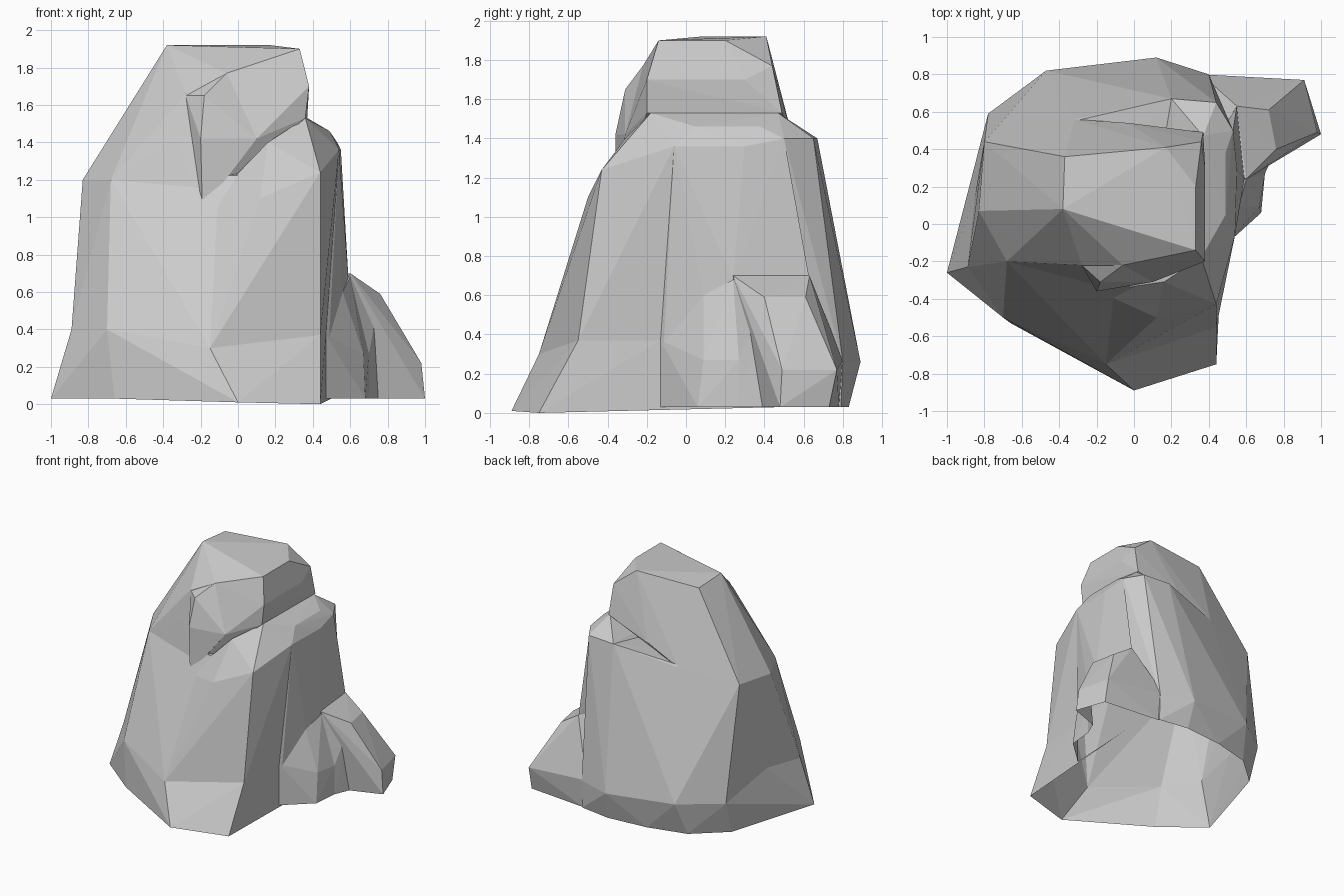
import bpy
import bmesh

default_cube = bpy.data.objects.get("Cube")
if default_cube:
    bpy.data.objects.remove(default_cube, do_unlink=True)

# One plain stone colour
stone = bpy.data.materials.new("grey stone")
stone.use_nodes = True
stone_colour = (.6, .6, .6, 1)
stone.diffuse_color = stone_colour
stone.node_tree.nodes["Principled BSDF"].inputs["Base Color"].default_value = stone_colour


def level(height, *corners):
    """Corners of the rock that share one height."""
    return [(x, y, height) for x, y in corners]


def hewn_block(name, points):
    """Flat-sided convex block wrapped around its corner points."""
    mesh = bpy.data.meshes.new(name)
    shape = bmesh.new()
    for point in points:
        shape.verts.new(point)
    bmesh.ops.convex_hull(shape, input=shape.verts[:])
    loose = [vert for vert in shape.verts if not vert.link_faces]
    bmesh.ops.delete(shape, geom=loose, context="VERTS")
    bmesh.ops.recalc_face_normals(shape, faces=shape.faces[:])
    shape.to_mesh(mesh)
    shape.free()
    mesh.materials.append(stone)
    block = bpy.data.objects.new(name, mesh)
    bpy.context.scene.collection.objects.link(block)
    return block


# Break line where the flared skirt meets the steep body
break_line = (
    level(.4, (-.7, -.5), (-.89, -.23))
    + level(.45, (-.85, .15))
    + level(.37, (.44, -.55), (.47, -.13))
    + level(.3, (-.15, -.75), (-.78, .59), (-.47, .82), (.5, .5))
    + level(.26, (-.17, .84), (.12, .89), (.4, .8))
)

# Ground outline of the skirt
ground = (
    level(.03, (-.66, -.53), (-1, -.26), (-.87, .05), (-.77, .5),
          (-.52, .72), (-.2, .8), (.14, .83), (.4, .79), (.5, .5), (.47, -.13))
    + level(.01, (0, -.89))
    + level(0, (.44, -.75))
)

# Upper edge of the body
rim = (
    level(1.04, (-.19, -.36))
    + level(1.2, (-.68, -.2), (-.83, .07))
    + level(1.24, (.44, -.43), (-.8, .44))
    + level(1.3, (-.32, .56))
    + level(1.36, (.54, -.06), (.55, .3))
    + level(1.4, (.2, .67), (.44, .65), (.53, .5))
)

# Front buttress rising into the sloping ledge below the crag
ledge = (
    level(.3, (-.15, -.75))
    + level(.37, (.44, -.55))
    + level(1, (0, 0), (.3, .4))
    + level(1.04, (-.19, -.36))
    + level(1.1, (.12, -.5))
    + level(1.24, (.44, -.43))
    + level(1.36, (.54, -.06), (.55, .3))
    + level(1.4, (.16, -.31), (.2, .67), (.44, .65), (.53, .5))
    + level(1.46, (.49, .05), (.49, .38))
    + level(1.53, (.36, -.18), (.37, .47))
)

# Craggy head
crag = (
    level(1.04, (-.19, -.35))
    + level(1.2, (-.68, -.2), (-.83, .07))
    + level(1.24, (-.8, .44))
    + level(1.3, (-.32, .56))
    + level(1.42, (-.33, -.25), (.1, -.31), (-.03, .54))
    + level(1.53, (.36, -.2), (.37, .49), (-.6, .15))
    + level(1.66, (-.28, -.22))
    + level(1.7, (.38, -.2), (.38, .3))
    + level(1.77, (.36, .44), (-.06, -.22))
    + level(1.87, (-.09, -.07))
    + level(1.9, (-.37, .36), (.33, -.14), (.33, .2))
    + level(1.92, (-.38, .08), (.17, .41))
)

# Pointed brow jutting over the front notch
brow = (
    level(1.04, (-.19, -.36))
    + level(1.42, (-.2, -.36), (.1, -.31), (.1, -.1))
    + level(1.5, (-.25, -.2))
    + level(1.65, (-.18, -.31), (-.28, -.22))
    + level(1.77, (-.06, -.22))
)

# Side wall swelling out towards the buttress
flank = (
    level(.03, (.47, -.13), (.3, .3))
    + level(.37, (.47, -.13))
    + level(.6, (.56, .09))
    + level(.68, (.59, .24), (.55, .63))
    + level(1.36, (.54, -.06), (.55, .3), (.3, .2))
    + level(1.4, (.53, .5))
)

# Low buttress on the side
buttress = (
    level(.03, (.47, -.13), (.68, .06), (.7, .27), (.3, .3))
    + level(.27, (.67, .09), (.7, .27))
    + level(.37, (.47, -.13))
    + level(.6, (.56, .09))
    + level(.68, (.6, .24), (.4, .4))
)

# Web of stone filling the corner between buttress and spur
web = (
    level(.03, (.7, .27), (.75, .39), (.3, .3), (.4, .6))
    + level(.27, (.7, .27))
    + level(.59, (.76, .4), (.4, .6))
    + level(.68, (.6, .24), (.4, .4))
)

# Spur running out from the back corner
spur = (
    level(.03, (.75, .39), (1, .48), (.91, .73), (.4, .78), (.3, .4))
    + level(.22, (.98, .49), (.91, .77))
    + level(.27, (.36, .8))
    + level(.59, (.76, .4), (.72, .61))
    + level(.7, (.6, .24), (.55, .63), (.4, .4))
)

body = hewn_block("rock_body", break_line + rim + level(.1, (0, 0)))
pieces = [
    hewn_block("rock_skirt", ground + break_line),
    hewn_block("rock_ledge", ledge),
    hewn_block("rock_crag", crag),
    hewn_block("rock_brow", brow),
    hewn_block("rock_flank", flank),
    hewn_block("rock_buttress", buttress),
    hewn_block("rock_web", web),
    hewn_block("rock_spur", spur),
]

# Fuse the blocks into one continuous shell
for piece in pieces:
    fuse = body.modifiers.new("fuse " + piece.name, "BOOLEAN")
    fuse.operation = "UNION"
    fuse.solver = "EXACT"
    fuse.object = piece
bpy.context.view_layer.update()
evaluated = body.evaluated_get(bpy.context.evaluated_depsgraph_get())
fused_mesh = bpy.data.meshes.new_from_object(evaluated)
body.modifiers.clear()
body.data = fused_mesh
for piece in pieces:
    bpy.data.objects.remove(piece, do_unlink=True)

# Leave the underside open
shell = bmesh.new()
shell.from_mesh(fused_mesh)
underside = [face for face in shell.faces
             if face.normal.z < -.9 and face.calc_center_median().z < .05]
bmesh.ops.delete(shell, geom=underside, context="FACES")
for face in shell.faces:
    face.smooth = False
    face.material_index = 0
shell.to_mesh(fused_mesh)
shell.free()
body.name = "weathered_rock"
